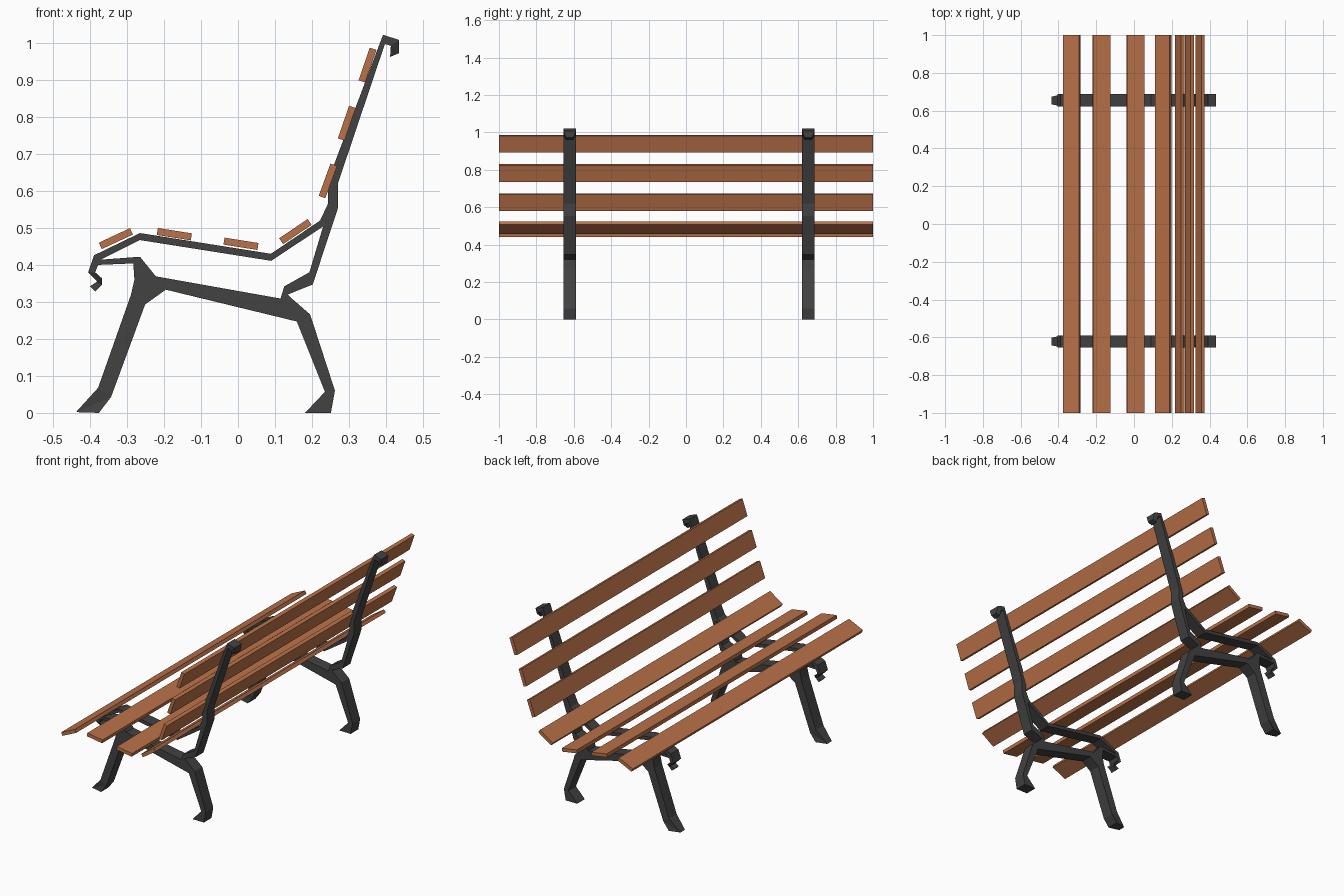
import bpy, bmesh, math
from mathutils import Matrix

if "Cube" in bpy.data.objects:
    bpy.data.objects.remove(bpy.data.objects["Cube"])


def material(name, rgb):
    m = bpy.data.materials.new(name)
    m.diffuse_color = (*rgb, 1)
    m.use_nodes = True
    m.node_tree.nodes["Principled BSDF"].inputs["Base Color"].default_value = m.diffuse_color
    return m


wood = material("brown wood", (0.49, 0.168, 0.066))
iron = material("dark iron", (0.054, 0.054, 0.055))

# Side frame profile (x, z): legs, back upright with curl, seat rail with curl
OUTLINE = [
    (-.438, .002), (-.376, 0), (-.343, .043), (-.251, .293), (-.195, .333),
    (.159, .247), (.235, .057), (.181, 0), (.251, 0), (.262, .06),
    (.195, .266), (.149, .306), (.135, .320), (.202, .347), (.270, .553),
    (.270, .620), (.397, .997), (.413, .992), (.411, .962), (.435, .972),
    (.435, 1.008), (.392, 1.022), (.244, .630), (.243, .565), (.222, .520),
    (.089, .430), (-.265, .486), (-.389, .426), (-.405, .380), (-.381, .355),
    (-.400, .342), (-.386, .328), (-.367, .347), (-.367, .363), (-.386, .380),
    (-.378, .400), (-.283, .404), (-.280, .360), (-.289, .320), (-.378, .068)]
HOLE = [
    (-.372, .414), (-.265, .467), (.090, .411), (.230, .504), (.193, .380),
    (.125, .342), (.115, .309), (-.222, .369), (-.265, .422)]
HALF = 0.033


def taper(v):
    # Narrow the front toe and the tips of both curls
    toe = v.co.x < -.42 and v.co.z < .02
    curl = v.co.x < -.36 and .32 < v.co.z < .36
    tip = v.co.x > .40 and v.co.z < .98
    if toe or curl or tip:
        v.co.y *= 0.6


def frame_mesh():
    cu = bpy.data.curves.new("frame_profile", 'CURVE')
    cu.dimensions, cu.fill_mode, cu.extrude = '2D', 'BOTH', HALF
    for pts in (OUTLINE, HOLE):
        sp = cu.splines.new('POLY')
        sp.points.add(len(pts) - 1)
        for p, (x, z) in zip(sp.points, pts):
            p.co = (x, z, 0, 1)
        sp.use_cyclic_u = True
    tmp = bpy.data.objects.new("frame_profile", cu)
    me = bpy.data.meshes.new_from_object(tmp)
    bpy.data.objects.remove(tmp)
    bm = bmesh.new()
    bm.from_mesh(me)
    bmesh.ops.transform(bm, matrix=Matrix.Rotation(math.pi / 2, 4, 'X'), verts=bm.verts)
    bmesh.ops.remove_doubles(bm, verts=bm.verts, dist=1e-4)
    for v in bm.verts:
        taper(v)
    bmesh.ops.recalc_face_normals(bm, faces=bm.faces)
    for f in bm.faces:
        f.smooth = False
        f.material_index = 0
    bm.to_mesh(me)
    bm.free()
    me.materials.clear()
    me.materials.append(iron)
    return me


# Two cast iron side frames
me = frame_mesh()
for name, y in (("near_side_frame", -.622), ("far_side_frame", .654)):
    ob = bpy.data.objects.new(name, me)
    ob.location.y = y
    bpy.context.collection.objects.link(ob)


# Wooden slats: centre x, centre z, tilt in degrees
def slat(name, x, z, tilt):
    bm = bmesh.new()
    bmesh.ops.create_cube(bm, size=1)
    bmesh.ops.scale(bm, vec=(.093, 2, .019), verts=bm.verts)
    m = bpy.data.meshes.new(name)
    bm.to_mesh(m)
    bm.free()
    m.materials.append(wood)
    ob = bpy.data.objects.new(name, m)
    ob.location = (x, 0, z)
    ob.rotation_euler.y = -math.radians(tilt)
    bpy.context.collection.objects.link(ob)


SEAT = [(-.330, .471, 25), (-.172, .483, -9), (.008, .457, -9), (.155, .490, 34)]
BACK = [(.243, .627, 70), (.294, .783, 71), (.350, .940, 71)]
for kind, slats in (("seat_slat", SEAT), ("back_slat", BACK)):
    for i, s in enumerate(slats, 1):
        slat(f"{kind}_{i}", *s)
